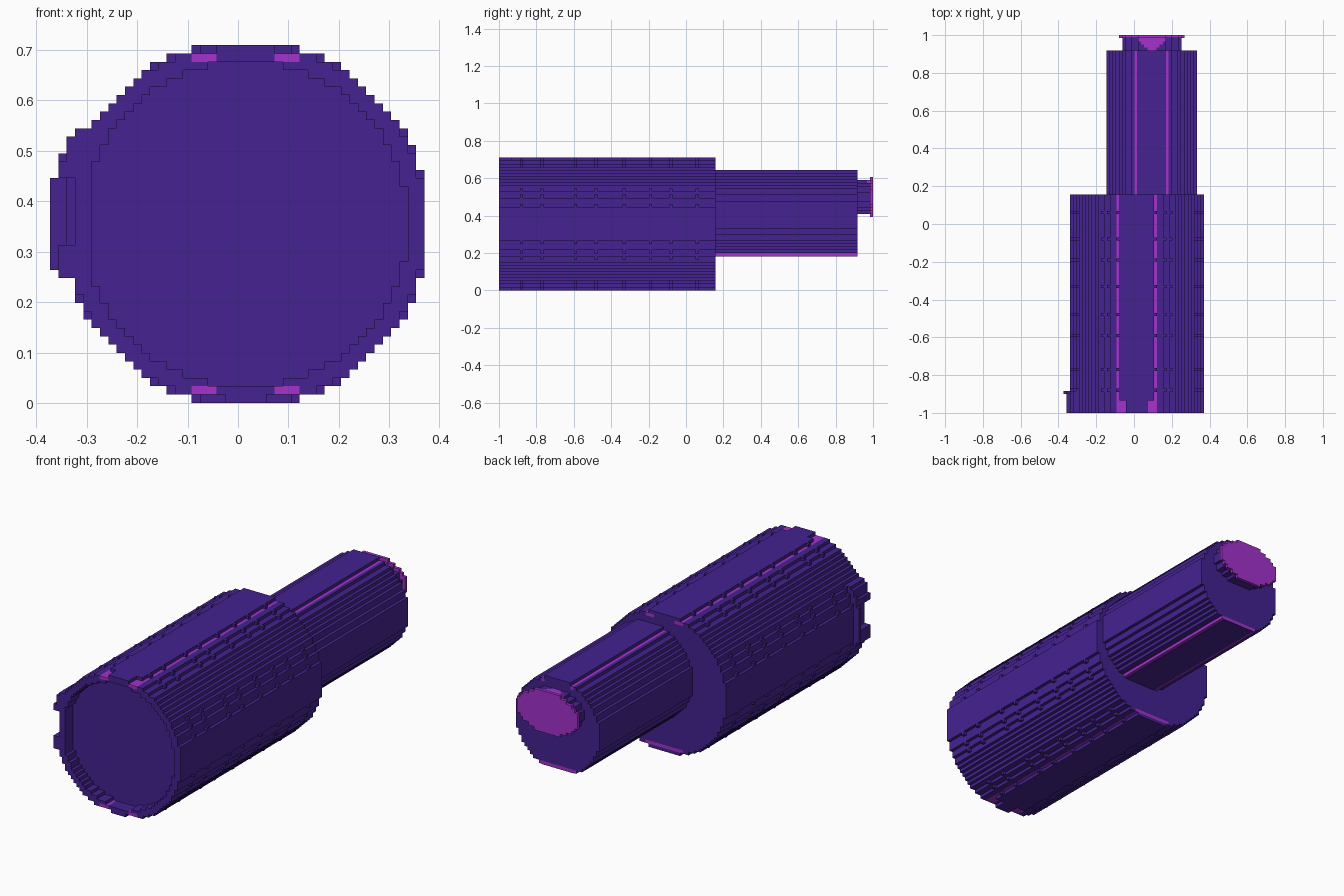
import bpy
import bmesh

if "Cube" in bpy.data.objects:
    bpy.data.objects.remove(bpy.data.objects["Cube"], do_unlink=True)

V = 0.0165          # size of one block
PURPLE, PINK = 0, 1


def make_material(name, rgb):
    mat = bpy.data.materials.new(name)
    mat.use_nodes = True
    mat.diffuse_color = (*rgb, 1)
    mat.node_tree.nodes["Principled BSDF"].inputs["Base Color"].default_value = (*rgb, 1)
    return mat


MATS = [make_material("deep purple", (0.058, 0.016, 0.279)),
        make_material("bright magenta", (0.366, 0.032, 0.61))]


def section(name, center, spans, rule, reach=25):
    """Extrude the blocks (i, j) for which rule gives a colour along each y span."""
    cx, cz = center
    cells = {}
    for i in range(-reach, reach + 1):
        for j in range(-reach, reach + 1):
            colour = rule(i, j)
            if colour is not None:
                cells[i, j] = colour
    bm = bmesh.new()

    def quad(points, colour):
        face = bm.faces.new([bm.verts.new(p) for p in points])
        face.material_index = colour

    for y0, y1 in spans:
        for (i, j), colour in cells.items():
            xa, xb = cx + (i - 0.5) * V, cx + (i + 0.5) * V
            za, zb = cz + (j - 0.5) * V, cz + (j + 0.5) * V
            ring = [(xa, za), (xb, za), (xb, zb), (xa, zb)]
            quad([(x, y0, z) for x, z in ring], colour)
            quad([(x, y1, z) for x, z in reversed(ring)], colour)
            # side walls only where the neighbouring block is missing
            for k, (di, dj) in enumerate([(0, -1), (1, 0), (0, 1), (-1, 0)]):
                if (i + di, j + dj) not in cells:
                    (ax, az), (bx, bz) = ring[k], ring[(k + 1) % 4]
                    quad([(ax, y0, az), (ax, y1, az), (bx, y1, bz), (bx, y0, bz)], colour)
    bmesh.ops.remove_doubles(bm, verts=bm.verts, dist=0.0001)
    bmesh.ops.recalc_face_normals(bm, faces=bm.faces)
    mesh = bpy.data.meshes.new(name)
    bm.to_mesh(mesh)
    bm.free()
    for mat in MATS:
        mesh.materials.append(mat)
    obj = bpy.data.objects.new(name, mesh)
    bpy.context.collection.objects.link(obj)
    return obj


def disc(i, j, rx, rz=None):
    return (i / rx) ** 2 + (j / (rz or rx)) ** 2 <= 1


BIG = (0.015, 0.355)
SMALL = (0.093, 0.405)
KNOB = (0.095, 0.50)
R_BIG, R_SMALL = 21.7, 14.6
FRONT, FLOOR, STEP, END = -1.0, -0.934, 0.157, 0.918


# Open rim around the recessed front
def rim(i, j):
    if not disc(i, j, R_BIG) or (disc(i, j, 19.6) and i >= -18):
        return None
    if abs(j) == 21 and abs(i) > (3 if j > 0 else 2):
        return None
    if i == -21 and -2 <= j <= 5:
        return None
    return PINK if abs(j) == 20 and 3 < abs(i) <= 6 else PURPLE


section("front_rim", BIG, [(FRONT, FLOOR)], rim)


# Large barrel with inlaid strips at top and bottom
def barrel(i, j):
    if not disc(i, j, R_BIG):
        return None
    top_strip = j == 20 and 3 < abs(i) <= 6
    bottom_strip = j == -20 and abs(i) <= 6
    return PINK if top_strip or bottom_strip else PURPLE


section("large_barrel", BIG, [(FLOOR, STEP)], barrel)

# Small studs on the steps of the large barrel
STUDS = {(6, 21), (9, 20), (11, 19)}
STUDS |= {(b, a) for a, b in STUDS}
rows = (-0.88, -0.77, -0.59, -0.48, -0.33, -0.19, -0.08, 0.06)
section("barrel_studs", BIG, [(y - V / 2, y + V / 2) for y in rows],
        lambda i, j: PURPLE if (abs(i), abs(j)) in STUDS else None)


# Side clamp: two tabs joined by a thin lip
def clamp(i, j, radius):
    inside = i < -17 and -6 <= j <= 11
    return PURPLE if inside and disc(i, j, radius) and not disc(i, j, 20.5) else None


section("clamp_tabs", BIG, [(FRONT, -0.9)],
        lambda i, j: None if -2 <= j <= 5 else clamp(i, j, 23.3) if i > -23 else None)
section("clamp_lip", BIG, [(-0.9, -0.9 + V)], lambda i, j: clamp(i, j, 23.6))


# Small barrel, offset from the large one, with its lowest row left off
def small_barrel(i, j):
    if not disc(i, j, R_SMALL) or j == -14:
        return None
    return PINK if j == -13 or (j == 13 and abs(i) == 5) else PURPLE


section("small_barrel", SMALL, [(STEP, END)], small_barrel)

# Thin plate under the small barrel
bpy.ops.mesh.primitive_cube_add(size=1)
plate = bpy.context.object
plate.name = "small_barrel_underside"
plate.data.name = plate.name
plate.scale = (V * 11, END - STEP, 0.004)
plate.location = (SMALL[0], (END + STEP) / 2, SMALL[1] - 13.5 * V)
plate.data.materials.append(MATS[PURPLE])

# Knob neck, with a wedge on top that widens to the back
for k in range(4):
    section(f"knob_neck_{k + 1}", KNOB, [(END + k * V, END + (k + 1) * V)],
            lambda i, j: None if not disc(i, j, 9.6, 5.6)
            else PINK if j == 5 and abs(i) <= k + 1 else PURPLE)

# Knob end disc
section("knob_disc", KNOB, [(END + 4 * V, 1.0)],
        lambda i, j: PINK if disc(i, j, 10.6, 6.6) else None)
